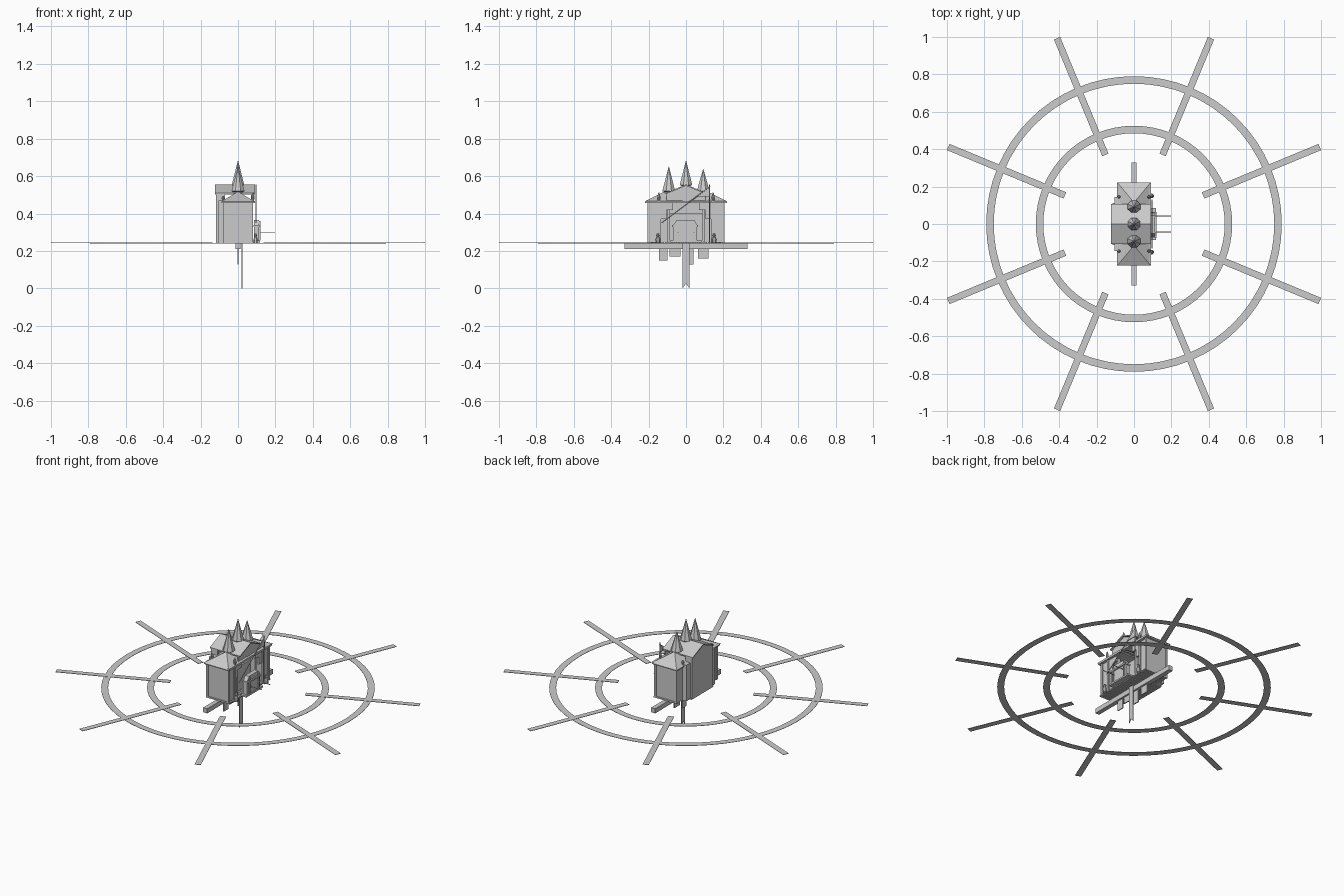
import bpy, bmesh, math
from mathutils import Vector

if "Cube" in bpy.data.objects:
    bpy.data.objects.remove(bpy.data.objects["Cube"])

stone = bpy.data.materials.new("light_grey")
stone.diffuse_color = (0.6, 0.6, 0.6, 1)
stone.use_nodes = True
stone.node_tree.nodes["Principled BSDF"].inputs["Base Color"].default_value = stone.diffuse_color


def make(name, verts, faces):
    me = bpy.data.meshes.new(name)
    me.from_pydata(verts, [], faces)
    bm = bmesh.new()
    bm.from_mesh(me)
    bmesh.ops.recalc_face_normals(bm, faces=bm.faces)
    bm.to_mesh(me)
    bm.free()
    me.materials.append(stone)
    ob = bpy.data.objects.new(name, me)
    bpy.context.collection.objects.link(ob)
    return ob


def prism(name, profile, x0, x1):
    """Extrude a (y, z) outline along x."""
    n = len(profile)
    v = [(x, y, z) for x in (x0, x1) for y, z in profile]
    f = [tuple(range(n)), tuple(range(n, 2 * n))]
    f += [(i, (i + 1) % n, n + (i + 1) % n, n + i) for i in range(n)]
    return make(name, v, f)


def box(name, x0, x1, y0, y1, z0, z1):
    return prism(name, [(y0, z0), (y1, z0), (y1, z1), (y0, z1)], x0, x1)


def lathe(name, x, y, profile, n=8):
    """Spin (radius, z) points about a vertical line."""
    v = [(x + r * math.cos(2 * math.pi * (k + .5) / n), y + r * math.sin(2 * math.pi * (k + .5) / n), z)
         for r, z in profile for k in range(n)]
    f = [(j * n + k, j * n + (k + 1) % n, (j + 1) * n + (k + 1) % n, (j + 1) * n + k)
         for j in range(len(profile) - 1) for k in range(n)]
    f += [tuple(range(n)), tuple(range(len(v) - n, len(v)))]
    return make(name, v, f)


def rod(name, a, b, r):
    a, b = Vector(a), Vector(b)
    ob = lathe(name, 0, 0, [(r, 0), (r, (b - a).length)], 6)
    ob.rotation_mode = 'QUATERNION'
    ob.rotation_quaternion = (b - a).to_track_quat('Z', 'Y')
    ob.location = a
    return ob


# Flat rings and spokes
def ring(name, r0, r1, z, n=64):
    v = [(r * math.cos(2 * math.pi * k / n), r * math.sin(2 * math.pi * k / n), h)
         for r, h in ((r0, z), (r1, z), (r1, z + .002), (r0, z + .002)) for k in range(n)]
    f = [(j * n + k, j * n + (k + 1) % n, (j + 1) % 4 * n + (k + 1) % n, (j + 1) % 4 * n + k)
         for j in range(4) for k in range(n)]
    make(name, v, f)


ring("inner_ring", .485, .525, .241)
ring("outer_ring", .75, .79, .241)
for k in range(8):
    s = box("spoke", .40, 1.075, -.018, .018, .242, .2445)
    s.rotation_euler.z = math.radians(22.5 + 45 * k)

# Base beam, hanging plates and banner
box("base_beam", -.014, .014, -.33, .33, .21, .24)
for y0, y1, z in ((-.145, -.10, .148), (-.088, -.03, .17), (.0, .04, .128), (.065, .12, .16)):
    box("hanging_plate", -.003, .003, y0, y1, z, .21)
prism("banner", [(-.019, .24), (-.019, 0), (0, .025), (.019, 0), (.019, .24)], .019, .023)

# Slatted floor
for i in range(22):
    y = -.2 + i * .4 / 21
    w = -.115 if abs(y) < .105 else -.07
    box("floor_slat", w, .085, y - .007, y + .007, .24, .247)

# Central block: back and side walls, gabled roof with gable ends
box("back_wall", -.117, -.110, -.105, .105, .24, .51)
prism("gable_roof", [(-.108, .503), (0, .548), (.108, .503), (.108, .51), (0, .556), (-.108, .51)], -.123, .09)
for x in (-.117, .07):
    prism("gable_end", [(-.105, .465), (.105, .465), (.105, .505), (0, .548), (-.105, .505)], x, x + .007)

for s in (-1, 1):
    def sbox(name, x0, x1, a, b, z0, z1):
        box(name, x0, x1, min(s * a, s * b), max(s * a, s * b), z0, z1)
    sbox("block_side_wall", -.117, -.07, .098, .105, .24, .51)
    sbox("back_buttress", -.104, -.07, .105, .145, .24, .47)
    # Wing shell
    sbox("wing_end_wall", -.07, .07, .196, .203, .24, .46)
    sbox("wing_back_wall", -.076, -.07, .10, .203, .24, .46)
    sbox("wing_side_panel", .066, .072, .145, .203, .24, .46)
    for x in (-.079, .067):
        sbox("corner_pilaster", x, x + .012, .194, .207, .24, .46)
    sbox("base_trim", -.077, .077, .198, .207, .24, .25)
    sbox("panel_jamb", .068, .080, .135, .147, .24, .455)
    # Eaves and pyramid roof
    sbox("eaves", -.088, .085, .02, .218, .455, .463)
    yc = .115 * s
    make("wing_roof", [(-.09, yc - .108, .463), (.09, yc - .108, .463), (.09, yc + .108, .463),
                       (-.09, yc + .108, .463), (0, yc, .518)],
         [(0, 1, 2, 3), (0, 1, 4), (1, 2, 4), (2, 3, 4), (3, 0, 4)])
    # Side spire
    lathe("side_spire", 0, .092 * s, [(.026, .48), (.026, .515), (.037, .52), (.001, .645 - .007 * s)])
    # Small figures beside the entrance
    lathe("figure_body", .094, .15 * s, [(.012, .24), (.013, .262), (.006, .278)])
    lathe("figure_head", .094, .15 * s, [(.004, .276), (.009, .283), (.004, .294)])
    lathe("eaves_finial", .08, .145 * s, [(.006, .463), (.009, .49), (.003, .512)])
    lathe("back_finial", -.08, .145 * s, [(.006, .463), (.008, .485), (.003, .495)])
    # Stepped arch pieces inside the opening
    sbox("arch_step", .064, .074, .07, .14, .42, .455)
    sbox("arch_step", .064, .074, .105, .14, .37, .42)
    sbox("inner_pier", .03, .06, .085, .10, .247, .455)
    # Projecting rods
    rod("cart_shaft", (.10, .042 * s, .3), (.197, .042 * s, .3), .0025)

lathe("centre_spire", 0, 0, [(.026, .53), (.026, .548), (.036, .553), (.001, .682)])
box("front_cornice", .07, .09, -.215, .215, .455, .468)
box("inner_wall", .022, .03, -.1, .1, .247, .40)

# Cart in front of the entrance
box("cart_base", .075, .118, -.085, .085, .245, .255)
prism("cart_body", [(-.07, .255), (.06, .255), (.06, .335), (.045, .365), (-.05, .365), (-.07, .335)], .085, .112)
box("cart_sill", .082, .12, -.075, .065, .328, .338)
for y in (-.05, .045):
    box("cart_post", .112, .119, y - .004, y + .004, .255, .36)

# Pole, diagonal stay and pennant
rod("flag_pole", (.097, .125, .245), (.097, .125, .555), .0025)
rod("diagonal_stay", (.097, -.13, .35), (.097, .13, .545), .0025)
prism("pennant", [(.125, .54), (.125, .49), (.06, .49)], .096, .099)
